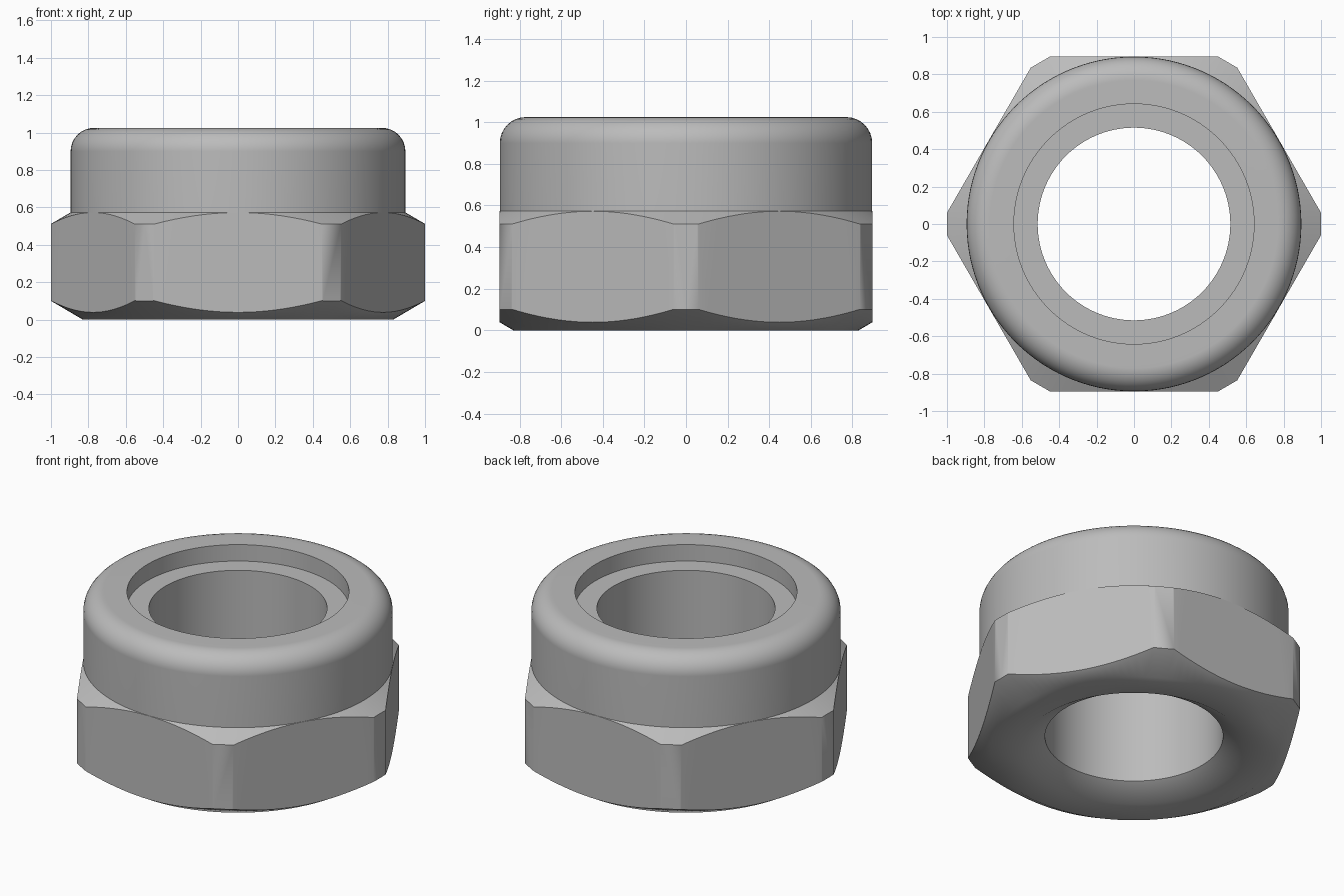
import bpy, bmesh, math

if "Cube" in bpy.data.objects:
    bpy.data.objects.remove(bpy.data.objects["Cube"], do_unlink=True)

SEGMENTS = 120
BORE, RECESS, COLLAR = 0.515, 0.642, 0.895
TOP, FILLET = 1.025, 0.125

steel = bpy.data.materials.new("grey steel")
steel.use_nodes = True
colour = (0.5, 0.5, 0.5, 1)
steel.diffuse_color = colour
steel.node_tree.nodes["Principled BSDF"].inputs["Base Color"].default_value = colour


def add_object(name, bm):
    bmesh.ops.recalc_face_normals(bm, faces=bm.faces[:])
    mesh = bpy.data.meshes.new(name)
    bm.to_mesh(mesh)
    bm.free()
    mesh.materials.append(steel)
    obj = bpy.data.objects.new(name, mesh)
    bpy.context.collection.objects.link(obj)
    return obj


def lathe(name, profile):
    """Turn a closed (radius, height) outline about z."""
    bm = bmesh.new()
    rings = []
    for i in range(SEGMENTS):
        a = math.tau * i / SEGMENTS
        rings.append([bm.verts.new((r * math.cos(a), r * math.sin(a), z)) for r, z in profile])
    n = len(profile)
    for i in range(SEGMENTS):
        a, b = rings[i], rings[(i + 1) % SEGMENTS]
        for j in range(n):
            k = (j + 1) % n
            bm.faces.new((a[j], b[j], b[k], a[k]))
    return add_object(name, bm)


def prism(name, points, low, high):
    bm = bmesh.new()
    face = bm.faces.new([bm.verts.new((x, y, low)) for x, y in points])
    moved = bmesh.ops.extrude_face_region(bm, geom=[face])["geom"]
    for v in moved:
        if isinstance(v, bmesh.types.BMVert):
            v.co.z = high
    return add_object(name, bm)


# Turned body: countersink, lower cone, upper cone, rounded collar, recess
outline = [(BORE, 0.08), (0.645, 0), (0.83, 0), (1.06, 0.135), (1.06, 0.477), (COLLAR, 0.573)]
for i in range(9):
    a = math.pi / 2 * i / 8
    outline.append((COLLAR - FILLET + FILLET * math.cos(a), TOP - FILLET + FILLET * math.sin(a)))
outline += [(RECESS, TOP), (RECESS, TOP - 0.105), (BORE, TOP - 0.105)]
nut = lathe("lock_nut", outline)

# Hexagon with clipped corners trims the turned body to six flats
half = 0.06
hexagon = []
for i in range(6):
    a = math.tau * i / 6
    for s in (-half, half):
        hexagon.append((math.cos(a) - s * math.sin(a), math.sin(a) + s * math.cos(a)))
cutter = prism("hexagon_cutter", hexagon, -0.2, 1.3)
cutter.hide_render = True

trim = nut.modifiers.new("hex flats", "BOOLEAN")
trim.operation = "INTERSECT"
trim.solver = "EXACT"
trim.object = cutter
bpy.ops.object.select_all(action="DESELECT")
bpy.context.view_layer.objects.active = nut
nut.select_set(True)
bpy.ops.object.modifier_apply(modifier=trim.name)
bpy.data.objects.remove(cutter, do_unlink=True)

# Smooth curves, crisp edges, true flats
bpy.ops.object.shade_smooth_by_angle(angle=math.radians(35))
weighted = nut.modifiers.new("flat shading", "WEIGHTED_NORMAL")
weighted.keep_sharp = True
